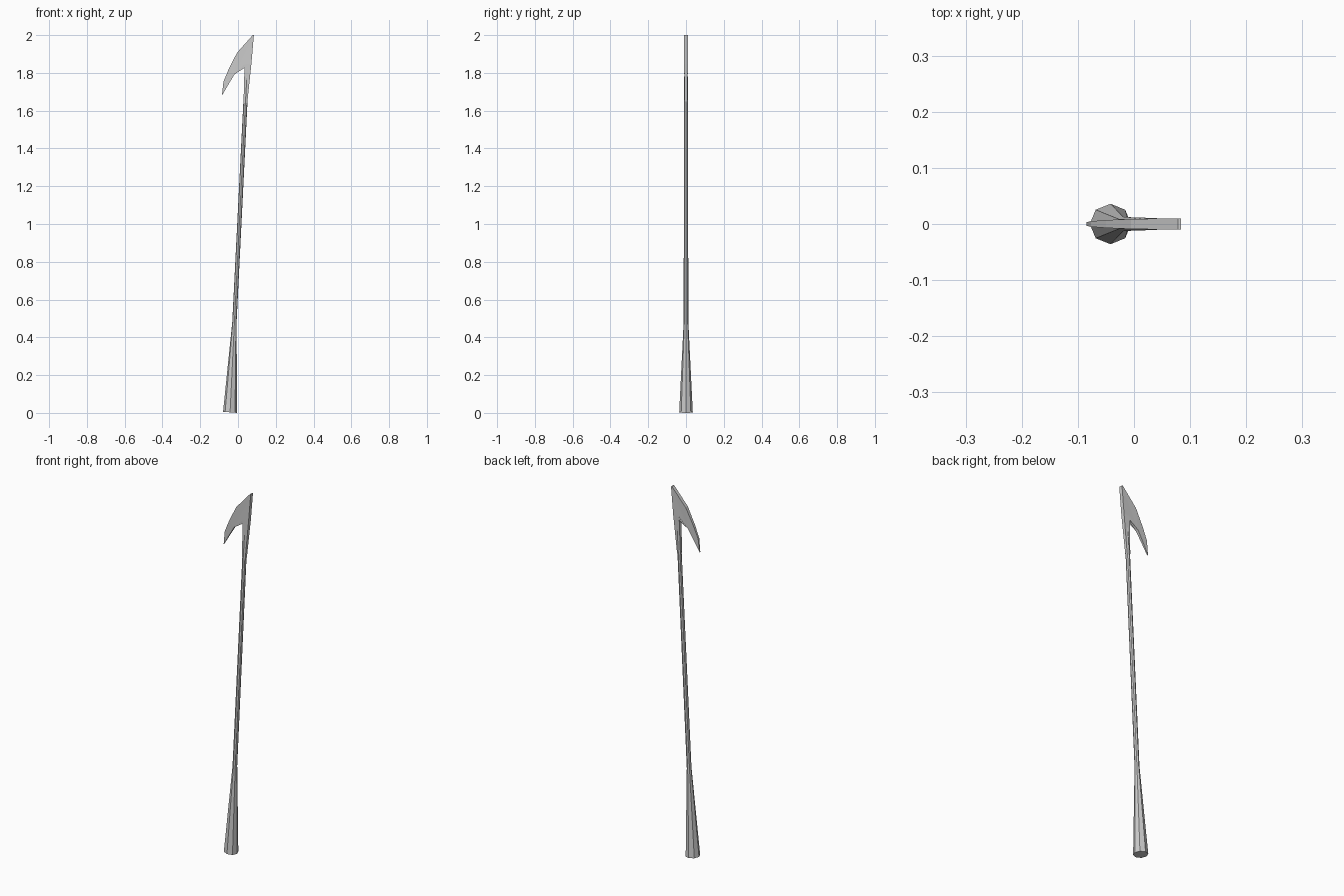
import bpy
import bmesh
from math import cos, sin, tau

if "Cube" in bpy.data.objects:
    bpy.data.objects.remove(bpy.data.objects["Cube"])


def finish(bm, name):
    bmesh.ops.recalc_face_normals(bm, faces=bm.faces[:])
    mesh = bpy.data.meshes.new(name)
    bm.to_mesh(mesh)
    bm.free()
    obj = bpy.data.objects.new(name, mesh)
    bpy.context.collection.objects.link(obj)
    return obj


def loft(name, rings, sides=8):
    """Skin rings given as (x, z, radius x, radius y, tilt)."""
    bm = bmesh.new()
    loops = []
    for x, z, rx, ry, tilt in rings:
        loops.append([bm.verts.new((x + rx * cos(tau * i / sides),
                                    ry * sin(tau * i / sides),
                                    z - tilt * cos(tau * i / sides)))
                      for i in range(sides)])
    for a, b in zip(loops, loops[1:]):
        for i in range(sides):
            j = (i + 1) % sides
            bm.faces.new((a[i], a[j], b[j], b[i]))
    bm.faces.new(loops[0])
    bm.faces.new(loops[-1])
    return finish(bm, name)


def plate(name, outline):
    """Solid plate from (x, z, half thickness) outline points."""
    bm = bmesh.new()
    front = [bm.verts.new((x, -t, z)) for x, z, t in outline]
    back = [bm.verts.new((x, t, z)) for x, z, t in outline]
    caps = [bm.faces.new(front), bm.faces.new(back[::-1])]
    n = len(outline)
    for i in range(n):
        j = (i + 1) % n
        bm.faces.new((front[i], front[j], back[j], back[i]))
    bmesh.ops.triangulate(bm, faces=caps)
    return finish(bm, name)


# Flared socket and slender leaning shaft
loft("shaft", [
    (-0.042, 0.003, 0.037, 0.036, 0.003),
    (-0.019, 0.48, 0.0115, 0.0125, 0.0),
    (0.039, 1.64, 0.011, 0.0105, 0.0),
    (0.047, 1.78, 0.011, 0.0095, 0.0),
])

# Flat head with one swept-back barb that thins to its point
plate("barbed_head", [
    (0.029, 1.64, 0.007), (0.049, 1.64, 0.007),
    (0.071, 1.85, 0.010), (0.084, 2.0, 0.010), (0.078, 2.0, 0.010),
    (-0.005, 1.907, 0.009), (-0.05, 1.818, 0.007),
    (-0.077, 1.754, 0.005), (-0.085, 1.68, 0.003),
    (-0.047, 1.745, 0.006), (-0.018, 1.793, 0.008),
    (0.035, 1.845, 0.010),
])
